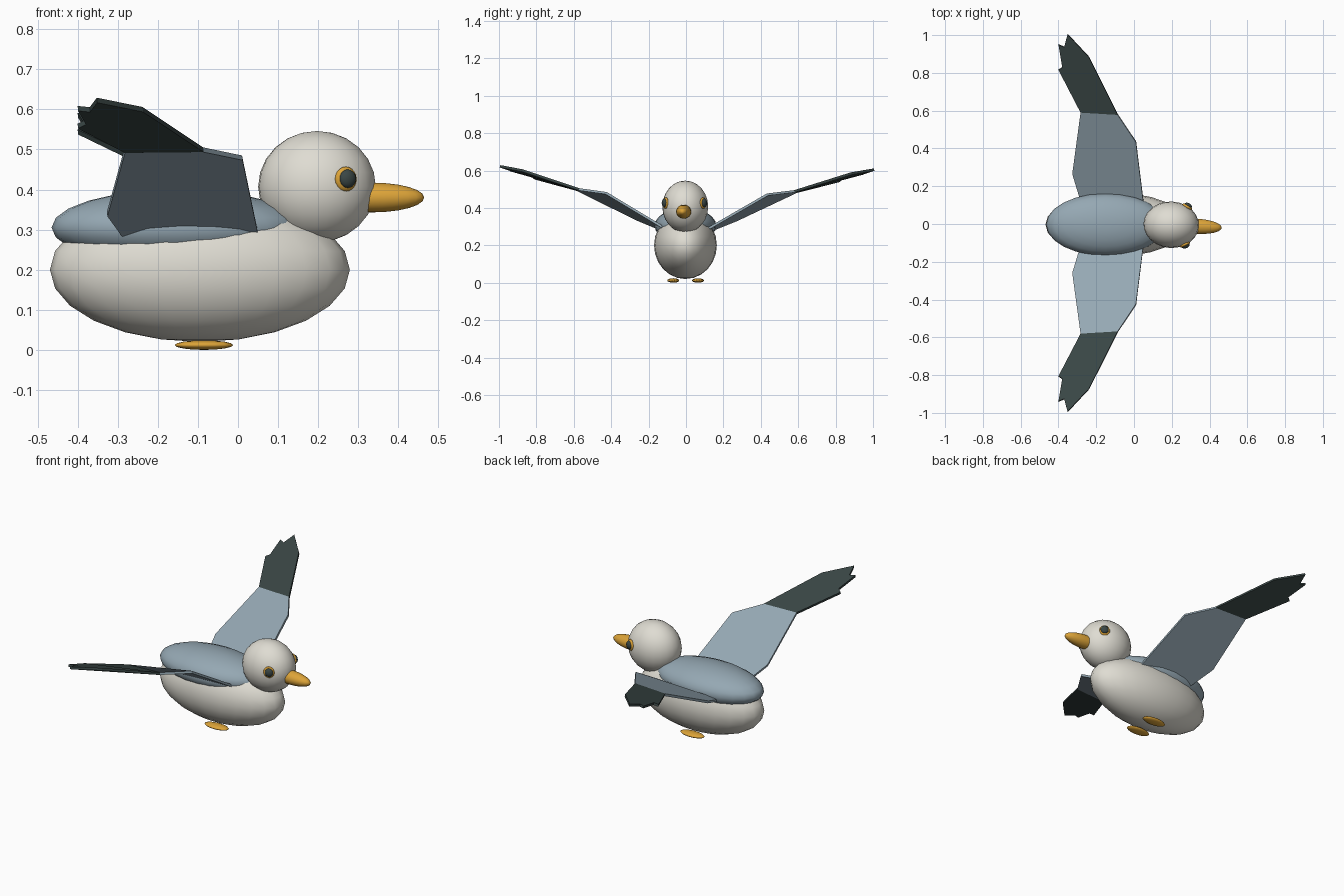
import bpy
import bmesh
from mathutils import Matrix, Vector

if "Cube" in bpy.data.objects:
    bpy.data.objects.remove(bpy.data.objects["Cube"], do_unlink=True)


def material(name, rgb):
    mat = bpy.data.materials.new(name)
    mat.use_nodes = True
    mat.diffuse_color = (*rgb, 1)
    mat.node_tree.nodes["Principled BSDF"].inputs["Base Color"].default_value = (*rgb, 1)
    return mat


white = material("warm_white", (0.74, 0.72, 0.65))
grey = material("blue_grey", (0.30, 0.39, 0.45))
orange = material("orange", (0.72, 0.37, 0.04))
dark = material("dark_slate", (0.042, 0.062, 0.06))


def ellipsoid(name, center, radii, mat, turn=0.0, segments=24, rings=12):
    """Smooth stretched sphere, turned about the vertical axis."""
    bm = bmesh.new()
    bmesh.ops.create_uvsphere(bm, u_segments=segments, v_segments=rings, radius=1)
    bmesh.ops.scale(bm, vec=radii, verts=bm.verts)
    for face in bm.faces:
        face.smooth = True
    mesh = bpy.data.meshes.new(name)
    bm.to_mesh(mesh)
    bm.free()
    mesh.materials.append(mat)
    obj = bpy.data.objects.new(name, mesh)
    obj.location = center
    obj.rotation_euler.z = turn
    bpy.context.collection.objects.link(obj)
    return obj


# Body and the grey back lying over it
ellipsoid("body", (-0.095, -0.003, 0.2), (0.374, 0.168, 0.18), white)
ellipsoid("back_plumage", (-0.15, -0.003, 0.305), (0.315, 0.165, 0.095), grey)

# Head, beak and eyes, turned slightly to one side
head_center = Vector((0.197, -0.004, 0.407))
yaw = -0.06
head_turn = Matrix.Rotation(yaw, 3, "Z")


def on_head(offset):
    return head_center + head_turn @ Vector(offset)


ellipsoid("head", head_center, (0.147, 0.123, 0.139), white, yaw)
ellipsoid("beak", on_head((0.138, 0, -0.027)), (0.13, 0.04, 0.037), orange, yaw)
for side, label in ((1, "left"), (-1, "right")):
    aim = yaw - side * 0.45
    ellipsoid(label + "_eye_ring", on_head((0.078, side * 0.1, 0.019)),
              (0.029, 0.012, 0.031), orange, aim, 16, 10)
    ellipsoid(label + "_eye", on_head((0.083, side * 0.106, 0.02)),
              (0.022, 0.014, 0.023), dark, aim, 16, 10)
    ellipsoid(label + "_foot", (-0.085, side * 0.066 - 0.002, 0.012),
              (0.073, 0.032, 0.012), orange, 0, 16, 8)

# Wings: a grey inner panel and a dark notched tip sharing one hinge edge
panel = [(0.052, 0.09, 0.282), (0.01, 0.428, 0.481), (-0.087, 0.573, 0.5),
         (-0.283, 0.585, 0.498), (-0.327, 0.262, 0.342), (-0.278, 0.1, 0.276)]
feathers = [(-0.238, 0.876, 0.598), (-0.352, 0.998, 0.62), (-0.37, 0.93, 0.597),
            (-0.4, 0.943, 0.6), (-0.38, 0.823, 0.567), (-0.4, 0.81, 0.557)]
mesh = bpy.data.meshes.new("wings")
mesh.from_pydata(panel + feathers, [], [range(6), [3, 2, *range(6, 12)]])
mesh.materials.append(grey)
mesh.materials.append(dark)
mesh.polygons[1].material_index = 1
wings = bpy.data.objects.new("wings", mesh)
wings.rotation_euler.x = -0.009
bpy.context.collection.objects.link(wings)
thick = wings.modifiers.new("thickness", "SOLIDIFY")
thick.thickness = 0.013
thick.offset = -1
mirror = wings.modifiers.new("both_sides", "MIRROR")
mirror.use_axis = (False, True, False)
mirror.use_mirror_merge = False
